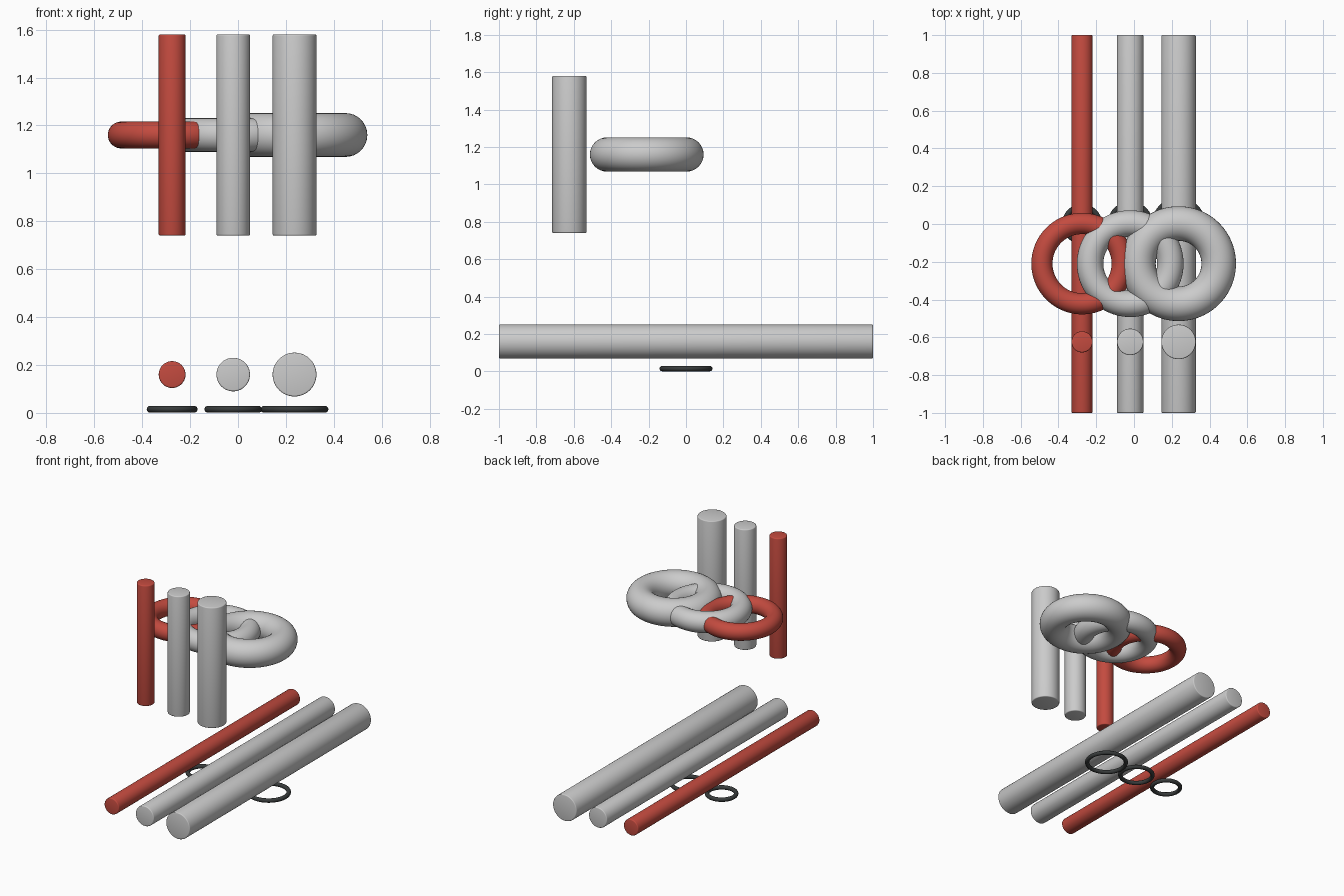
import bpy
from math import radians, pi

if "Cube" in bpy.data.objects:
    bpy.data.objects.remove(bpy.data.objects["Cube"])


def material(name, color):
    mat = bpy.data.materials.new(name)
    mat.diffuse_color = color
    mat.use_nodes = True
    mat.node_tree.nodes["Principled BSDF"].inputs["Base Color"].default_value = mat.diffuse_color
    return mat


RED = material("red", (0.55, 0.07, 0.05, 1))
DARK = material("dark_rubber", (0.04, 0.045, 0.045, 1))


def finish(name, mat):
    obj = bpy.context.object
    obj.name = name
    if mat:
        obj.data.materials.append(mat)
    return obj


def rod(name, radius, length, loc, rot, mat):
    bpy.ops.mesh.primitive_cylinder_add(vertices=64, radius=radius, depth=length,
                                        location=loc, rotation=rot)
    obj = finish(name, mat)
    # small rounded rim on both ends
    bevel = obj.modifiers.new("rim", 'BEVEL')
    bevel.width = 0.006
    bevel.segments = 3
    bevel.limit_method = 'ANGLE'
    bevel.angle_limit = radians(40)
    bpy.ops.object.modifier_apply(modifier=bevel.name)
    bpy.ops.object.shade_smooth_by_angle(angle=radians(40))


def ring(name, major, minor, loc, mat, sides=32):
    bpy.ops.mesh.primitive_torus_add(major_radius=major, minor_radius=minor, location=loc,
                                     major_segments=96, minor_segments=sides)
    finish(name, mat)
    bpy.ops.object.shade_smooth()


# three sizes, each with a long rod, a short rod, a loop and a seal ring
for size, x, r, mat in (("small", -0.275, 0.056, RED),
                        ("medium", -0.02, 0.07, None),
                        ("large", 0.236, 0.0915, None)):
    rod(size + "_long_rod", r, 2.0, (x, 0, 0.16), (pi / 2, 0, 0), mat)
    rod(size + "_short_rod", r, 0.84, (x, -0.624, 1.16), (0, 0, 0), mat)
    ring(size + "_loop", 0.2125, r, (x, -0.21, 1.16), mat)
    ring(size + "_seal_ring", r + 0.036, 0.014, (x, 0, 0.015), DARK, 16)
